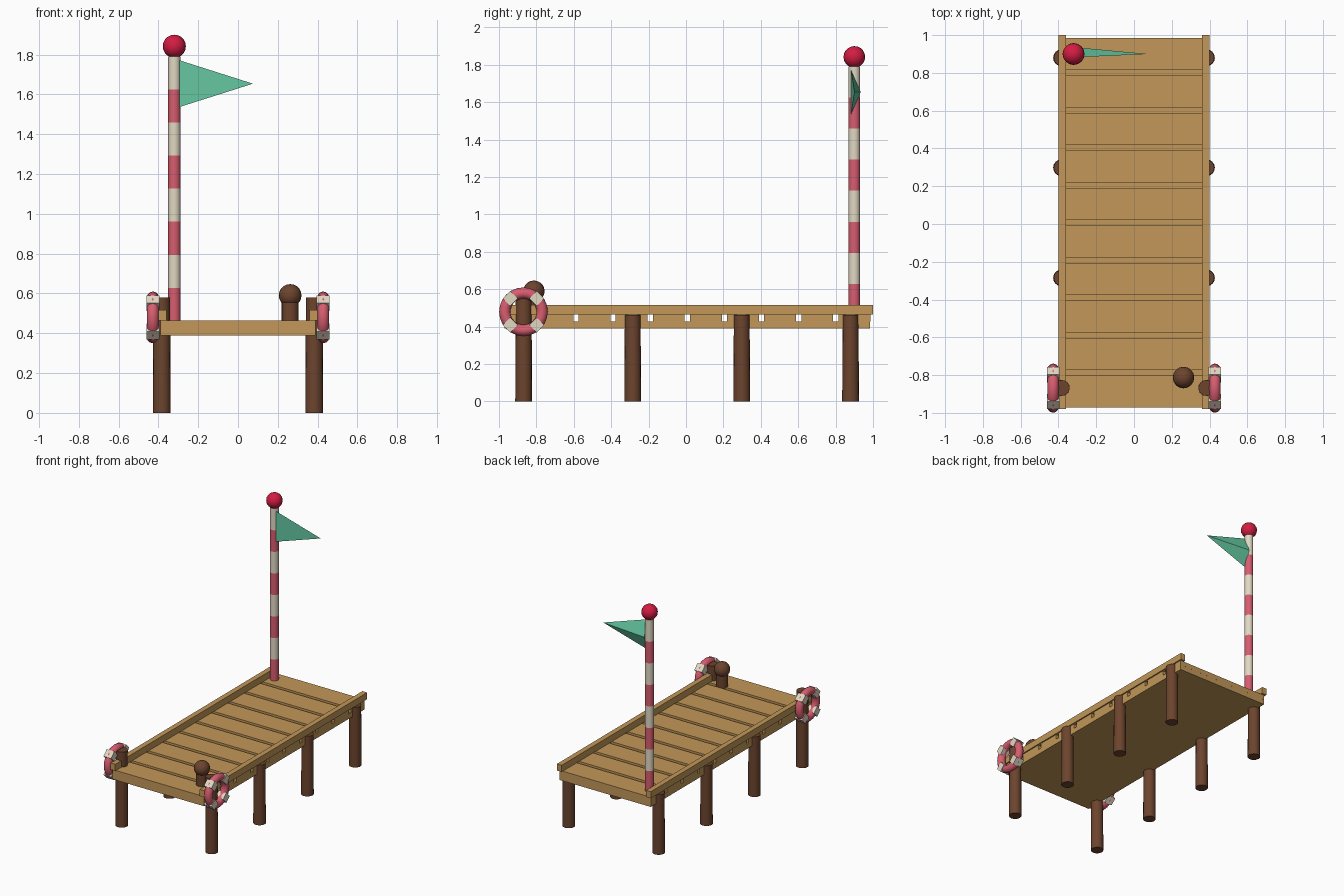
import bpy, math

if "Cube" in bpy.data.objects:
    bpy.data.objects.remove(bpy.data.objects["Cube"])


def mat(name, rgb):
    m = bpy.data.materials.new(name)
    m.diffuse_color = (*rgb, 1)
    m.use_nodes = True
    m.node_tree.nodes["Principled BSDF"].inputs["Base Color"].default_value = m.diffuse_color
    return m


TAN = mat("tan_wood", (0.54, 0.31, 0.10))
BROWN = mat("dark_wood", (0.15, 0.058, 0.027))
PINK = mat("faded_red", (0.68, 0.11, 0.16))
CREAM = mat("cream", (0.76, 0.69, 0.55))
CRIMSON = mat("crimson", (0.65, 0.012, 0.055))
GREEN = mat("flag_green", (0.13, 0.58, 0.36))


def finish(name, material, smooth=False):
    o = bpy.context.object
    o.name = name
    o.data.materials.append(material)
    if smooth:
        bpy.ops.object.shade_smooth_by_angle(angle=math.radians(40))
    return o


def box(name, lo, hi, material):
    bpy.ops.mesh.primitive_cube_add(size=1, location=[(a + b) / 2 for a, b in zip(lo, hi)])
    o = finish(name, material)
    o.scale = [b - a for a, b in zip(lo, hi)]
    return o


def post(name, x, y, z0, z1, r0, r1, material):
    bpy.ops.mesh.primitive_cone_add(vertices=16, radius1=r0, radius2=r1, depth=z1 - z0,
                                    location=(x, y, (z0 + z1) / 2))
    return finish(name, material, True)


def ball(name, loc, r, material):
    bpy.ops.mesh.primitive_uv_sphere_add(segments=16, ring_count=10, radius=r, location=loc)
    return finish(name, material, True)


# Deck: solid base with ten planks separated by narrow gaps
box("deck_base", (-0.39, -0.97, 0.39), (0.39, 0.985, 0.428), TAN)
PITCH = 0.1985
for i in range(10):
    y = 0.007 + (i - 4.5) * PITCH
    box("plank", (-0.39, y - 0.085, 0.428), (0.39, y + 0.085, 0.465), TAN)

for s in (-1, 1):
    # Side rails
    xs = sorted((s * 0.36, s * 0.40))
    box("side_rail", (xs[0], -0.98, 0.465), (xs[1], 1.0, 0.516), TAN)
    # Support posts, the front pair standing taller
    for i, y in enumerate((-0.868, -0.285, 0.298, 0.88)):
        post("support_post", s * 0.383, y, 0, 0.58 if i == 0 else 0.462, 0.045, 0.042, BROWN)
    # Life ring with four square wraps on the diagonals
    cx, cy, cz = s * 0.428, -0.869, 0.48
    bpy.ops.mesh.primitive_torus_add(major_radius=0.1, minor_radius=0.03, major_segments=24,
                                     minor_segments=12, location=(cx, cy, cz),
                                     rotation=(0, math.pi / 2, 0))
    finish("life_ring", PINK, True)
    for k in range(4):
        a = math.pi / 4 + k * math.pi / 2
        y, z = cy + 0.1 * math.cos(a), cz + 0.1 * math.sin(a)
        w = box("ring_wrap", (cx - 0.0325, y - 0.0285, z - 0.028),
                (cx + 0.0325, y + 0.0285, z + 0.028), CREAM)
        w.rotation_euler.x = a

# Mooring bollard
post("bollard_stem", 0.262, -0.813, 0.46, 0.59, 0.043, 0.043, BROWN)
ball("bollard_knob", (0.262, -0.813, 0.59), 0.057, BROWN)

# Striped flag pole with a ball on top
PX, PY = -0.32, 0.9
STRIPE = 0.1662
for i in range(8):
    z = 0.462 + i * STRIPE
    post("pole_stripe", PX, PY, z, z + STRIPE, 0.031, 0.031, CREAM if i % 2 else PINK)
ball("pole_ball", (PX, PY, 1.842), 0.058, CRIMSON)

# Pennant: a flattened three-sided pyramid pointing to the right
z = 1.654
verts = [(-0.296, 0.883, z + 0.118), (-0.296, 0.883, z - 0.118), (-0.296, 0.934, z), (0.075, PY, z)]
mesh = bpy.data.meshes.new("pennant")
mesh.from_pydata(verts, [], [(0, 1, 3), (1, 2, 3), (2, 0, 3), (0, 2, 1)])
mesh.materials.append(GREEN)
bpy.context.collection.objects.link(bpy.data.objects.new("pennant", mesh))
